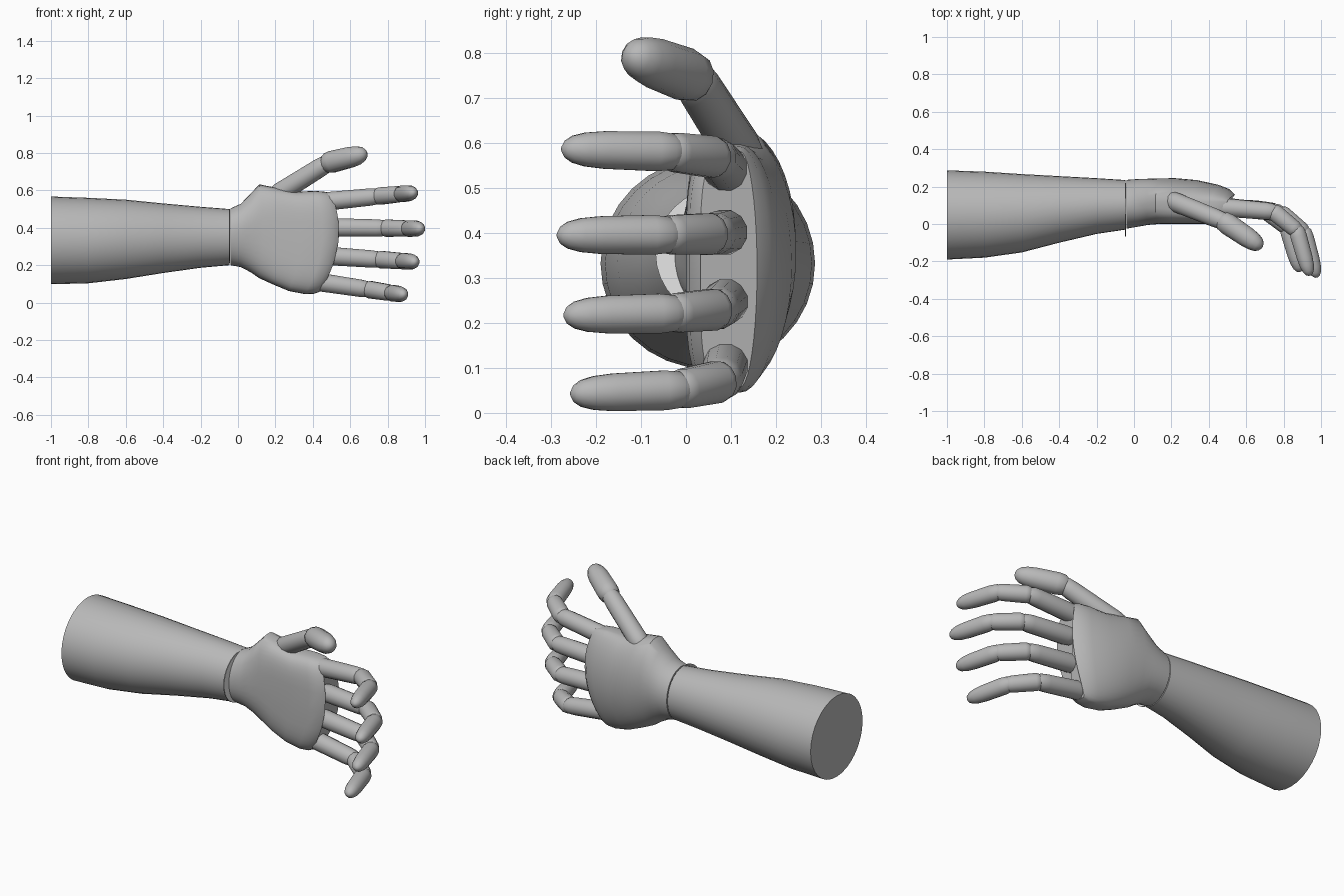
import bpy, bmesh
from math import sin, cos, pi, radians
from mathutils import Vector

cube = bpy.data.objects.get("Cube")
if cube:
    bpy.data.objects.remove(cube, do_unlink=True)


def material(name, value):
    mat = bpy.data.materials.new(name)
    mat.use_nodes = True
    colour = (value, value, value, 1)
    mat.diffuse_color = colour
    mat.node_tree.nodes["Principled BSDF"].inputs["Base Color"].default_value = colour
    return mat


grey = material("matte grey", 0.48)
light = material("light grey", 0.8)


def loft(name, rings, angle=40):
    """Skin a row of equal rings and close both ends."""
    bm = bmesh.new()
    rows = [[bm.verts.new(p) for p in ring] for ring in rings]
    n = len(rows[0])
    for a, b in zip(rows, rows[1:]):
        for i in range(n):
            j = (i + 1) % n
            bm.faces.new((a[i], a[j], b[j], b[i]))
    bm.faces.new(rows[0])
    bm.faces.new(rows[-1])
    bmesh.ops.recalc_face_normals(bm, faces=bm.faces)
    mesh = bpy.data.meshes.new(name)
    bm.to_mesh(mesh)
    bm.free()
    mesh.materials.append(grey)
    obj = bpy.data.objects.new(name, mesh)
    bpy.context.collection.objects.link(obj)
    bpy.ops.object.select_all(action="DESELECT")
    obj.select_set(True)
    bpy.context.view_layer.objects.active = obj
    bpy.ops.object.shade_smooth_by_angle(angle=radians(angle))
    return obj


def oval(x, z0, z1, y0, y1, n=32):
    return [Vector((x, (y0 + y1) / 2 + (y1 - y0) / 2 * sin(2 * pi * i / n),
                    (z0 + z1) / 2 + (z1 - z0) / 2 * cos(2 * pi * i / n)))
            for i in range(n)]


# Forearm: x, bottom, top, front, back
forearm = [(-1, .098, .567, -.19, .287), (-.8, .103, .56, -.18, .28),
           (-.6, .126, .55, -.152, .267), (-.4, .158, .53, -.1, .256),
           (-.2, .186, .512, -.053, .245), (-.046, .2, .5, -.03, .235)]
loft("forearm", [oval(*s) for s in forearm])

# Thin plate between forearm and palm, light on the hand side
plate = loft("wrist_plate", [oval(x, .212, .5, -.068, .22) for x in (-.047, -.042)])
plate.data.materials.append(light)
for face in plate.data.polygons:
    face.material_index = int(face.normal.x > .5)


# Palm: the finger end is curved, so x depends on height
def signed_power(v, p):
    return abs(v) ** p * (1 if v >= 0 else -1)


def palm_ring(t, z0, z1, y0, y1, n=40):
    ring = []
    middle = .1 + .02 * min(1, t * 3)
    front_power = 1 - .5 * min(1, t * 2)
    for i in range(n):
        c, s = cos(2 * pi * i / n), sin(2 * pi * i / n)
        p = front_power if s < 0 else 1
        z = (z0 + z1) / 2 + (z1 - z0) / 2 * signed_power(c, p)
        y = middle + signed_power(s, p) * (y1 - middle if s > 0 else middle - y0)
        end = .54 - (z - .38) ** 2
        ring.append(Vector((-.041 + (end + .041) * t, y, z)))
    return ring


palm = [(0, .2, .503, -.025, .236), (.1, .19, .528, -.015, .24),
        (.2, .163, .582, -.005, .242), (.3, .13, .632, 0, .244),
        (.45, .098, .615, 0, .245), (.65, .062, .592, 0, .235),
        (.85, .045, .597, 0, .21), (.95, .047, .592, .008, .187),
        (1, .057, .582, .032, .158)]
loft("palm", [palm_ring(*s) for s in palm])

# Finger bones: position along the bone and relative thickness
BONE = [(-.06, .72), (0, .92), (.1, 1), (.85, .98), (.97, .92), (1.05, .7)]
TIP = [(-.1, .6), (-.02, .9), (.12, 1), (.6, .97), (.78, .88), (.9, .7),
       (.97, .44), (1, .14)]


def bone(name, a, b, radius, profile, end_scale=.95, sides=12):
    a, b = Vector(a), Vector(b)
    along = (b - a).normalized()
    up = Vector((0, 0, 1))
    up = (up - along * up.dot(along)).normalized()
    side = along.cross(up)
    rings = []
    for t, k in profile:
        r = radius * k * (1 + (end_scale - 1) * t)
        centre = a.lerp(b, t)
        rings.append([centre + r * (up * cos(2 * pi * (i + .5) / sides)
                                    + side * sin(2 * pi * (i + .5) / sides))
                      for i in range(sides)])
    loft(name, rings)


def digit(name, points, radii):
    parts = ("lower", "middle", "tip") if len(points) == 4 else ("lower", "tip")
    for i, part in enumerate(parts):
        profile = TIP if part == "tip" else BONE
        bone(f"{name}_{part}", points[i], points[i + 1], radii[i], profile)


# Four fingers share one curled path, shifted and spread in height
CURL = [(.5, .09), (.785, .06), (.91, -.045), (.978, -.286)]
fingers = {"index_finger": (-.038, .54, .587, .01),
           "middle_finger": (0, .402, .395, 0),
           "ring_finger": (-.03, .25, .217, .015),
           "little_finger": (-.09, .113, .042, .03)}
for name, (shift, z_base, z_tip, lift) in fingers.items():
    points = []
    for (x, y), f in zip(CURL, (0, .6, .87, 1)):
        points.append((x + shift, y + lift * f, z_base + (z_tip - z_base) * f))
    digit(name, points, (.051, .048, .046))

# Thumb, rooted inside the palm
digit("thumb", [(.2, .125, .572), (.48, .014, .747), (.685, -.125, .798)], (.054, .06))
